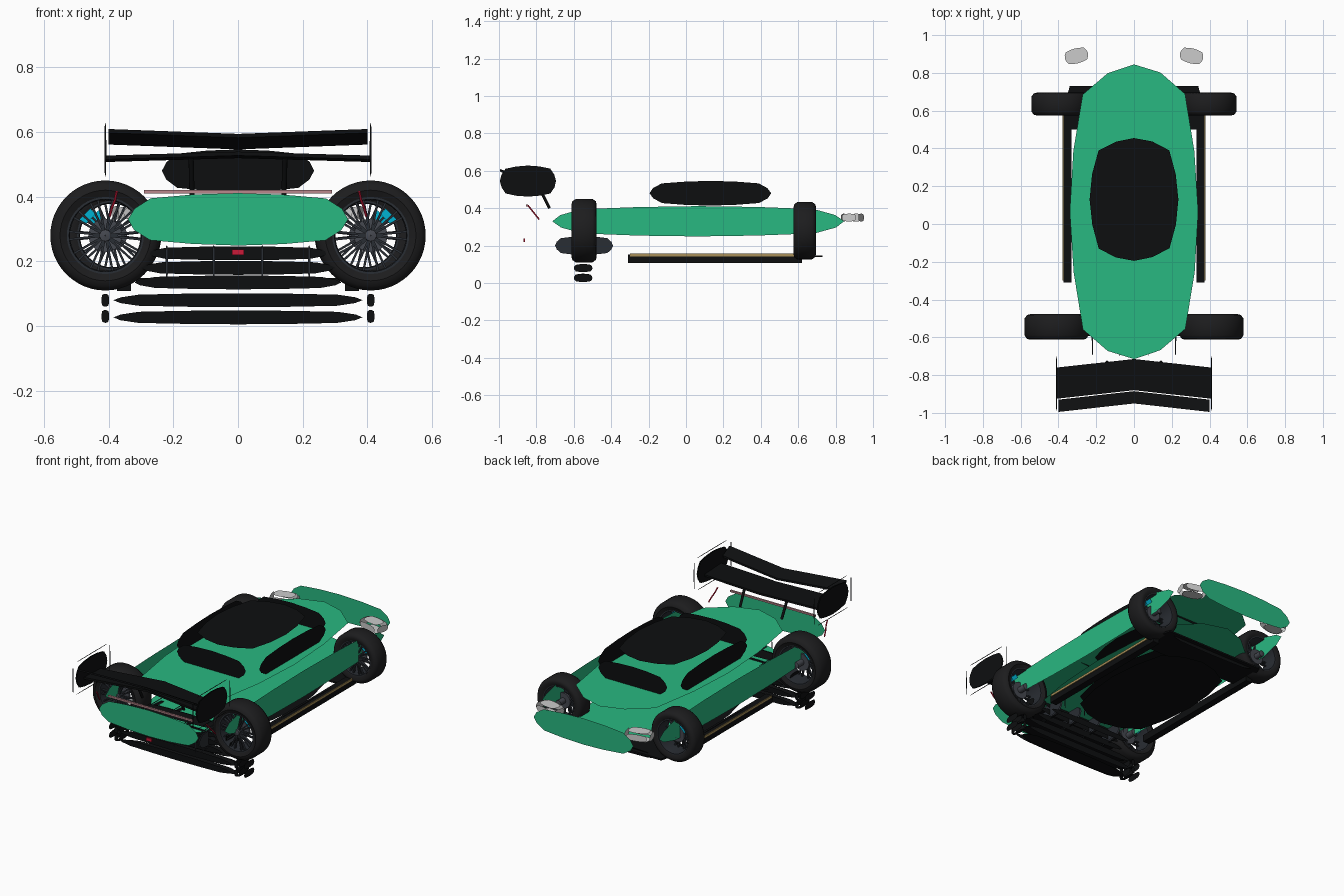
import bpy, bmesh, math
from mathutils import Matrix, Vector

if "Cube" in bpy.data.objects:
    bpy.data.objects.remove(bpy.data.objects["Cube"])

def mat(name, r, g, b):
    m = bpy.data.materials.new(name)
    m.diffuse_color = (r, g, b, 1)
    m.use_nodes = True
    m.node_tree.nodes["Principled BSDF"].inputs["Base Color"].default_value = m.diffuse_color
    return m

GREEN = mat("paint_green", 0.022, 0.48, 0.22)
BLACK = mat("carbon_black", 0.004, 0.0045, 0.005)
TYRE = mat("tyre_rubber", 0.012, 0.012, 0.013)
SLATE = mat("slate", 0.022, 0.026, 0.033)
STEEL = mat("rim_grey", 0.06, 0.065, 0.08)
GOLD = mat("gold_trim", 0.4, 0.28, 0.1)
RED = mat("lamp_red", 0.6, 0.01, 0.04)
PALE = mat("lamp_pale_red", 0.5, 0.25, 0.27)
CYAN = mat("caliper_cyan", 0.0, 0.45, 0.65)
LAMP = mat("lamp_grey", 0.55, 0.55, 0.55)

def finish(name, bm, m, smooth=False):
    me = bpy.data.meshes.new(name)
    bm.to_mesh(me)
    bm.free()
    ob = bpy.data.objects.new(name, me)
    bpy.context.collection.objects.link(ob)
    me.materials.append(m)
    if smooth:
        bpy.context.view_layer.objects.active = ob
        ob.select_set(True)
        bpy.ops.object.shade_smooth_by_angle(angle=math.radians(40))
        ob.select_set(False)
    return ob

# Outline of one rounded panel, as a 16-sided squarish oval
QUARTER = [(1, 0), (.94, .41), (.795, .8), (.41, .945)]
OVAL = []
for k in range(4):
    for u, v in QUARTER:
        for _ in range(k):
            u, v = -v, u
        OVAL.append((u, v))
GAP = 0.834

def shell(name, c, h, m, rot=0.0):
    """Six separate flat oval panels standing on the sides of a box."""
    bm = bmesh.new()
    M = Matrix.Translation(c) @ Matrix.Rotation(rot, 4, 'Z')
    for ax in range(3):
        a, b = (ax + 1) % 3, (ax + 2) % 3
        for s in (1, -1):
            vs = []
            for u, v in OVAL[::s]:
                p = [0, 0, 0]
                p[ax] = s * h[ax] / GAP
                p[a], p[b] = u * h[a], v * h[b]
                vs.append(bm.verts.new(M @ Vector(p)))
            bm.faces.new(vs)
    return finish(name, bm, m)

def box(name, c, h, m, rot=None):
    bm = bmesh.new()
    M = Matrix.Translation(c) @ (rot or Matrix()) @ Matrix.Diagonal((2*h[0], 2*h[1], 2*h[2], 1))
    bmesh.ops.create_cube(bm, size=1, matrix=M)
    return finish(name, bm, m)

def lathe(name, c, profile, m, n=40):
    """Closed (radius, y) profile turned round the y axis."""
    bm = bmesh.new()
    rings = []
    for i in range(n):
        a = 2 * math.pi * i / n
        rings.append([bm.verts.new((c[0] + r*math.cos(a), c[1] + y, c[2] + r*math.sin(a)))
                      for r, y in profile])
    k = len(profile)
    for i in range(n):
        A, B = rings[i], rings[(i + 1) % n]
        for j in range(k):
            bm.faces.new((A[j], A[(j+1) % k], B[(j+1) % k], B[j]))
    bmesh.ops.recalc_face_normals(bm, faces=bm.faces)
    return finish(name, bm, m, True)

def tube(name, pts, r, m):
    cu = bpy.data.curves.new(name, 'CURVE')
    cu.dimensions = '3D'
    cu.bevel_depth = r
    cu.bevel_resolution = 2
    cu.use_fill_caps = True
    sp = cu.splines.new('POLY')
    sp.points.add(len(pts) - 1)
    for q, p in zip(sp.points, pts):
        q.co = (*p, 1)
    ob = bpy.data.objects.new(name, cu)
    bpy.context.collection.objects.link(ob)
    cu.materials.append(m)

def prism(name, outline, z0, z1, m):
    bm = bmesh.new()
    f = bm.faces.new([bm.verts.new((x, y, z0)) for x, y in outline])
    r = bmesh.ops.extrude_face_region(bm, geom=[f])
    bmesh.ops.translate(bm, vec=(0, 0, z1 - z0),
                        verts=[g for g in r["geom"] if isinstance(g, bmesh.types.BMVert)])
    bmesh.ops.recalc_face_normals(bm, faces=bm.faces)
    return finish(name, bm, m)

# Body and canopy
shell("body", (0, .065, .33), (.34, .78, .081), GREEN)
shell("canopy", (0, .13, .48), (.235, .325, .066), BLACK)

# Floor: oval centre panels and a thin end plate between the back wheels
shell("floor", (0, .155, .135), (.29, .46, .02), BLACK)
prism("floor_end", [(-.37, .5), (.37, .5), (.37, .62), (.34, .73), (-.34, .73), (-.37, .62)],
      .138, .148, BLACK)

def wheel(tag, x, y, R, w, side):
    z, k = .28, R / .17
    h = w / 2
    c = (x, y, z)
    lathe("tyre_" + tag, c, [(.118*k, -h*.85), (.14*k, -h), (.157*k, -h*.93), (R, -h*.65),
                             (R, h*.65), (.157*k, h*.93), (.14*k, h), (.118*k, h*.85)], TYRE, 48)
    lathe("rim_" + tag, c, [(.119*k, -h*.87), (.119*k, h*.87), (.112*k, h*.87),
                            (.109*k, 0), (.112*k, -h*.87)], SLATE)
    lathe("hub_" + tag, c, [(.001, -h*.9), (.018*k, -h*.85), (.02*k, h*.9), (.001, h*.95)], STEEL, 20)
    lathe("brake_disc_" + tag, c, [(.015, -.006), (.052*k, -.006), (.052*k, .006), (.015, .006)], STEEL, 32)
    # paired spokes
    bm = bmesh.new()
    for i in range(20):
        a = 2*math.pi*(i // 2)/10 + (i % 2 - .5)*.22
        M = (Matrix.Translation((x, y - h*.55, z)) @ Matrix.Rotation(a, 4, 'Y')
             @ Matrix.Translation((.064*k, 0, 0)) @ Matrix.Diagonal((.095*k, .014, .007, 1)))
        bmesh.ops.create_cube(bm, size=1, matrix=M)
    finish("spokes_" + tag, bm, SLATE)
    box("caliper_" + tag, (x + side*.055*k, y, z + .058*k), (.024, .022, .012), CYAN,
        Matrix.Rotation(side*math.radians(45), 4, 'Y'))

def wing(name, front, back, tip_dy, tip_dz, m, span=.4, t=.006):
    """Swept wing plane in two halves, from front and back edges given as (y, z)."""
    bm = bmesh.new()
    rows = []
    for x in (-span, 0, span):
        dy, dz = (tip_dy, tip_dz) if x else (0, 0)
        rows.append([bm.verts.new((x, y + dy, z + dz + s)) for (y, z), s in
                     ((front, -t), (back, -t), (back, t), (front, t))])
    for A, B in zip(rows, rows[1:]):
        for j in range(4):
            bm.faces.new((A[j], A[(j+1) % 4], B[(j+1) % 4], B[j]))
    bm.faces.new(rows[0])
    bm.faces.new(rows[2][::-1])
    bmesh.ops.recalc_face_normals(bm, faces=bm.faces)
    finish(name, bm, m)

wing("wing_main", (-.88, .533), (-.715, .525), -.045, -.012, BLACK, .41)
wing("wing_flap", (-.95, .588), (-.885, .552), -.045, .015, BLACK, .4)

# Paired parts
for s, tag in ((-1, "left"), (1, "right")):
    wheel("front_" + tag, s*.41, -.545, .17, .135, s)
    wheel("back_" + tag, s*.39, .635, .153, .12, s)
    shell("headlight_" + tag, (s*.305, .89, .35), (.063, .04, .021), LAMP, -s*.25)
    box("skirt_" + tag, (s*.352, .155, .13), (.022, .465, .022), BLACK)
    box("skirt_trim_" + tag, (s*.376, .15, .15), (.003, .45, .007), GOLD)
    shell("wing_endplate_" + tag, (s*.41, -.845, .545), (.003, .15, .083), BLACK)
    tube("wing_support_" + tag, [(s*.145, -.79, .52), (s*.142, -.73, .4)], .008, BLACK)
    tube("tail_arc_" + tag, [(s*.396, -.785, .34), (s*.39, -.805, .365),
                             (s*.38, -.825, .39), (s*.375, -.845, .415)], .004, RED)
    for i, z in enumerate((.03, .08)):
        shell(f"slat_end_{tag}_{i}", (s*.41, -.55, z), (.012, .045, .02), BLACK)
    for i, x in enumerate((.075, .22)):
        shell(f"strake_{tag}_{i}", (s*x, -.545, .2), (.004, .155, .05), SLATE)

# Stacked slats under the front end
for i, (z, hx) in enumerate(((.027, .385), (.08, .385), (.135, .32), (.18, .3), (.225, .28))):
    shell(f"slat_{i}", (0, -.55, z), (hx, .05, .0215), BLACK)

# Lamps
box("light_bar", (0, -.85, .415), (.29, .006, .005), PALE)
box("small_lamp", (0, -.865, .228), (.018, .005, .009), RED)
